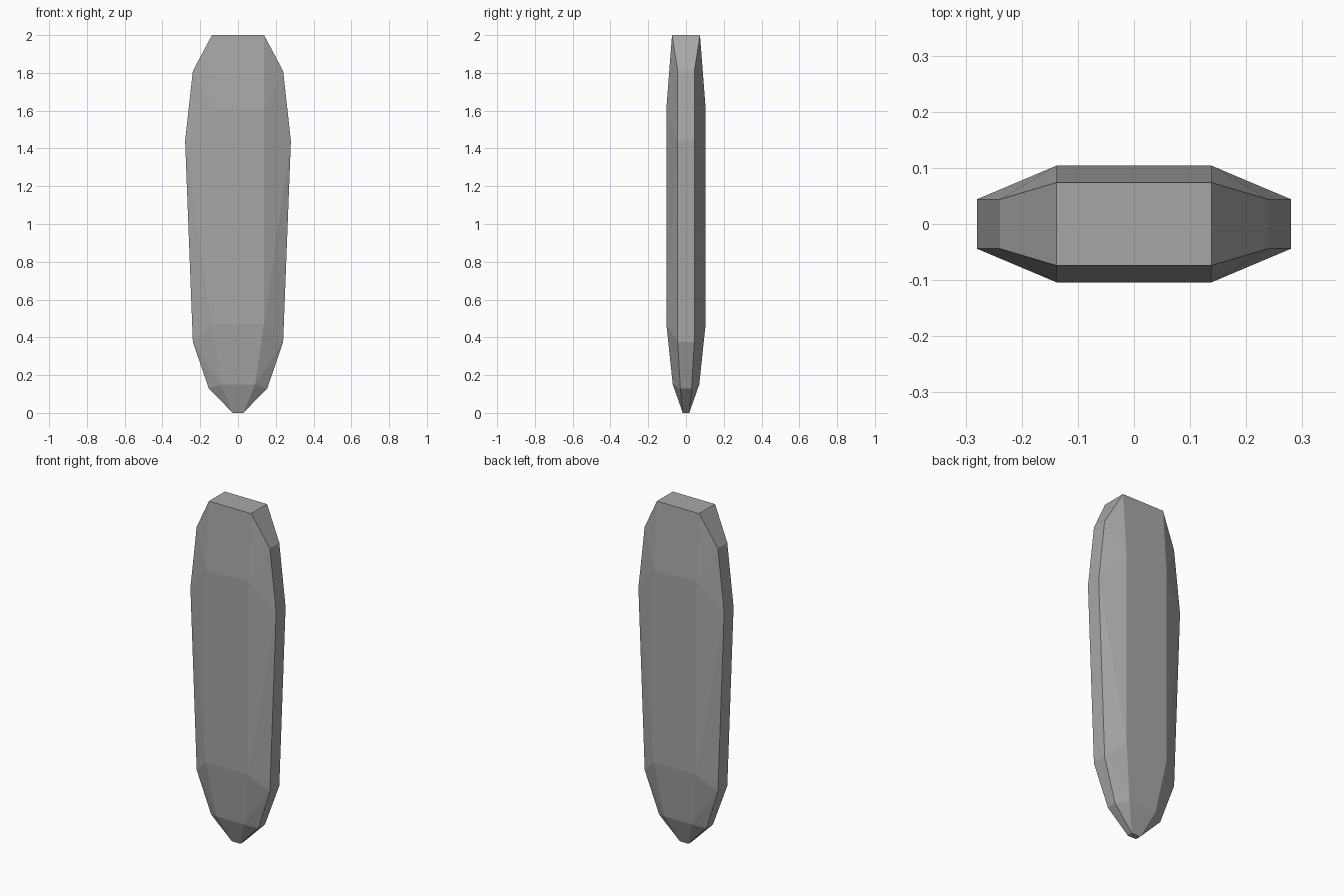
import bpy
import bmesh

cube = bpy.data.objects.get("Cube")
if cube:
    bpy.data.objects.remove(cube, do_unlink=True)

# Grey stone colour
stone = bpy.data.materials.new("stone grey")
stone.use_nodes = True
colour = (0.39, 0.39, 0.39, 1)
stone.diffuse_color = colour
stone.node_tree.nodes["Principled BSDF"].inputs["Base Color"].default_value = colour

# Half width, half depth and height of the corners
broad_face = [(0.138, 0.074, 2), (0.138, 0.104, 1.61), (0.138, 0.104, 0.47),
              (0.09, 0.07, 0.15), (0.028, 0.017, 0)]
side_rim = [(0.239, 0.044, 1.81), (0.28, 0.044, 1.44),
            (0.239, 0.044, 0.375), (0.155, 0.03, 0.13)]

# Faceted crystal: mirror the corners to all four quarters and wrap them
bm = bmesh.new()
for x, y, z in broad_face + side_rim:
    for sx in (-1, 1):
        for sy in (-1, 1):
            bm.verts.new((sx * x, sy * y, z))
hull = bmesh.ops.convex_hull(bm, input=bm.verts[:])
loose = [v for v in bm.verts if not v.link_faces]
bmesh.ops.delete(bm, geom=loose, context='VERTS')
bmesh.ops.dissolve_limit(bm, angle_limit=0.005, verts=bm.verts[:], edges=bm.edges[:])
bmesh.ops.recalc_face_normals(bm, faces=bm.faces[:])

mesh = bpy.data.meshes.new("crystal_shard")
bm.to_mesh(mesh)
bm.free()
mesh.materials.append(stone)
shard = bpy.data.objects.new("crystal_shard", mesh)
bpy.context.collection.objects.link(shard)
